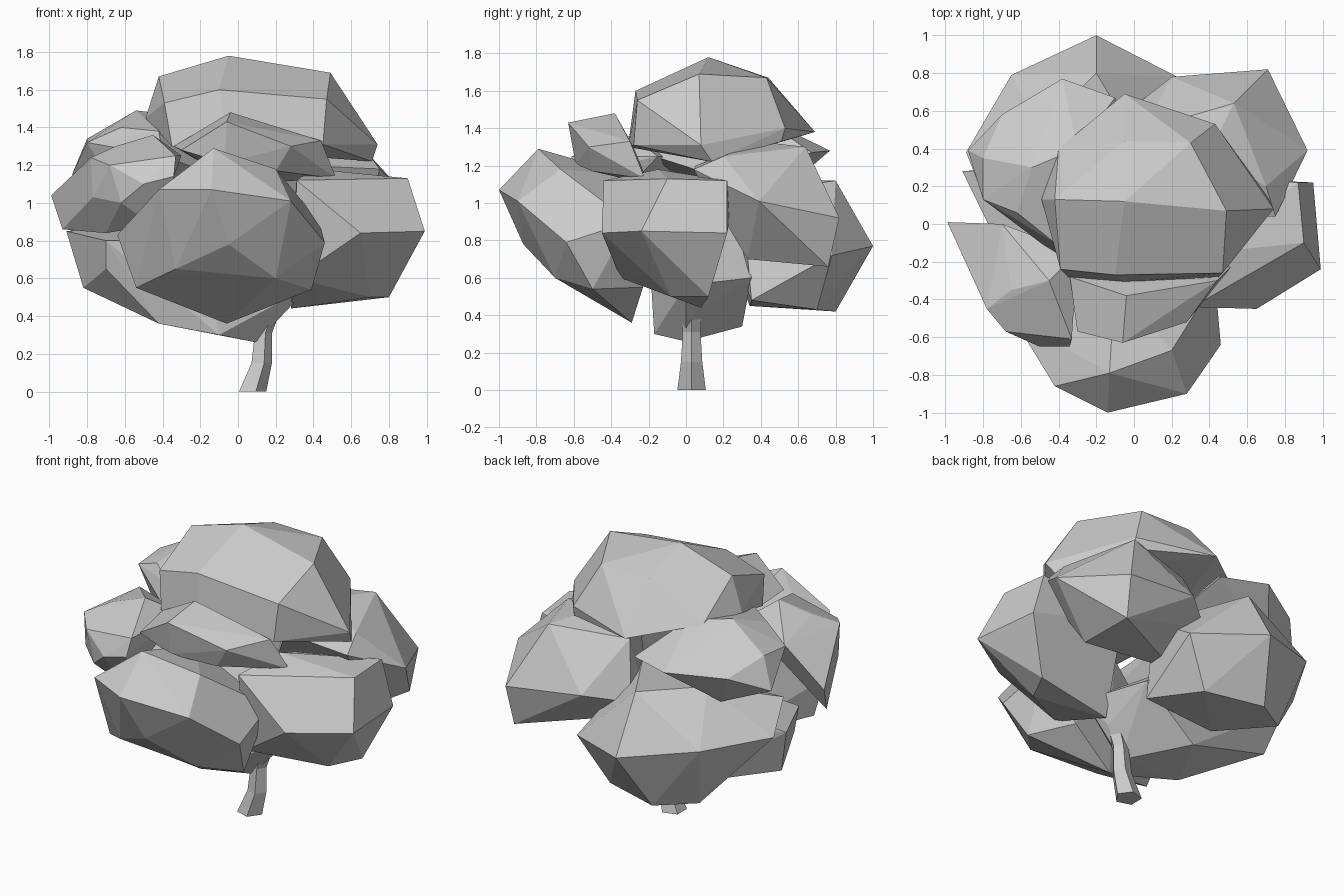
import bpy
import bmesh
import math
from mathutils import Vector

default_cube = bpy.data.objects.get("Cube")
if default_cube:
    bpy.data.objects.remove(default_cube, do_unlink=True)


def make_material(name, colour):
    material = bpy.data.materials.new(name)
    material.use_nodes = True
    material.diffuse_color = colour
    material.node_tree.nodes["Principled BSDF"].inputs["Base Color"].default_value = colour
    return material


plain_grey = make_material("plain grey", (.6, .6, .6, 1))


def finish(name, bm):
    """Turn a bmesh into a flat shaded object with outward normals."""
    bmesh.ops.recalc_face_normals(bm, faces=bm.faces)
    mesh = bpy.data.meshes.new(name)
    bm.to_mesh(mesh)
    bm.free()
    mesh.materials.append(plain_grey)
    tree_part = bpy.data.objects.new(name, mesh)
    bpy.context.collection.objects.link(tree_part)
    return tree_part


def foliage(name, crest, rim, keel):
    """Faceted leaf clump wrapped around its crest, widest rim and underside."""
    bm = bmesh.new()
    for corner in crest + rim + keel:
        bm.verts.new(corner)
    hull = bmesh.ops.convex_hull(bm, input=bm.verts)
    loose = {v for v in hull["geom_interior"] + hull["geom_unused"]
             if isinstance(v, bmesh.types.BMVert) and not v.link_faces}
    bmesh.ops.delete(bm, geom=list(loose), context="VERTS")
    # merge nearly coplanar triangles into larger facets
    bmesh.ops.dissolve_limit(bm, angle_limit=math.radians(4),
                             verts=bm.verts, edges=bm.edges)
    return finish(name, bm)


def bent_trunk(name, path, sides):
    """Tapered tube through (centre, radius) stations."""
    bm = bmesh.new()
    rings = []
    for centre, radius in path:
        ring = []
        for i in range(sides):
            angle = math.tau * i / sides
            offset = Vector((math.cos(angle), math.sin(angle), 0)) * radius
            ring.append(bm.verts.new(Vector(centre) + offset))
        rings.append(ring)
    for lower, upper in zip(rings, rings[1:]):
        for i in range(sides):
            j = (i + 1) % sides
            bm.faces.new((lower[i], lower[j], upper[j], upper[i]))
    bm.faces.new(rings[0])
    bm.faces.new(rings[-1])
    return finish(name, bm)


# Trunk with a kink near the ground
bent_trunk("trunk", [((.07, .03, 0), .08), ((.12, .03, .15), .06),
                     ((.13, .03, .31), .05), ((.22, .03, .6), .07)], sides=5)

# Large clump at the top
foliage("top_crown",
        crest=[(-.05, .12, 1.78), (.49, .07, 1.69), (.3, .43, 1.67),
               (-.05, .44, 1.67), (-.42, .13, 1.67)],
        rim=[(-.39, -.24, 1.53), (-.1, -.27, 1.6), (.47, -.26, 1.55), (.74, .08, 1.31),
             (-.49, .13, 1.45), (-.4, .4, 1.45), (-.05, .69, 1.38), (.43, .53, 1.4)],
        keel=[(-.35, -.28, 1.3), (-.05, -.31, 1.3), (.45, -.28, 1.31),
              (.71, .14, 1.22), (.44, .51, 1.33)])

# Wide clump hanging at the front
foliage("front_clump",
        crest=[(-.13, -.79, 1.29), (.2, -.67, 1.18), (-.1, -.3, 1.15)],
        rim=[(-.14, -1, 1.07), (-.42, -.86, 1.07), (.28, -.9, 1.01),
             (.46, -.64, .79), (.43, -.3, .9), (-.64, -.5, .83)],
        keel=[(-.05, -.87, .78), (-.33, -.73, .65), (.2, -.7, .6), (.39, -.5, .54),
              (.25, -.23, .55), (-.06, -.29, .36), (-.54, -.53, .55)])

# Small clump tucked between the crown and the front
foliage("upper_front_clump",
        crest=[(-.04, -.38, 1.48), (-.06, -.63, 1.43), (.44, -.3, 1.33)],
        rim=[(-.3, -.57, 1.28), (.28, -.52, 1.3), (.52, -.22, 1.13), (-.34, -.28, 1.3)],
        keel=[(-.07, -.59, 1.21), (.2, -.5, 1.17), (0, -.2, 1.1)])

# Clumps on the left side of the tree
foliage("left_clump",
        crest=[(.9, -.1, 1.13), (.87, .22, 1.12), (.4, -.15, 1.18), (.31, -.44, 1.12)],
        rim=[(.99, -.24, .85), (.95, .22, .84), (.65, -.45, .84), (.3, .25, 1)],
        keel=[(.7, -.08, .5), (.8, .12, .5), (.6, -.25, .62),
              (.3, -.35, .6), (.28, .08, .44)])
foliage("back_left_clump",
        crest=[(.53, .64, 1.3), (.4, .38, 1.33), (.7, .2, 1.25),
               (.3, .05, 1.2), (.05, .5, 1.28)],
        rim=[(.92, .39, 1.01), (.71, .82, .92), (.2, .78, .98), (.75, .04, 1.18)],
        keel=[(.69, .76, .66), (.65, .33, .7), (-.03, .6, .93), (0, .35, .75)])

# Clumps on the back and right side
foliage("back_clump",
        crest=[(-.2, .8, 1.12), (-.5, .5, 1.12), (.1, .3, 1.05)],
        rim=[(-.2, 1, .77), (-.65, .79, .85), (-.89, .38, .85),
             (.23, .78, .72), (-.8, .15, 1)],
        keel=[(-.32, .8, .42), (.05, .7, .43), (-.55, .65, .44),
              (.2, .35, .48), (-.3, .34, .45)])
foliage("upper_back_clump",
        crest=[(-.54, .3, 1.49), (-.3, .4, 1.46), (-.8, .35, 1.34),
               (-.62, .06, 1.4), (-.42, -.1, 1.38)],
        rim=[(-.38, .77, 1.28), (-.7, .58, 1.25), (-.88, .39, 1.15),
             (-.8, .13, 1.32), (-.4, -.17, 1.25), (-.1, .67, 1.27)],
        keel=[(-.6, .5, 1.05), (0, .3, 1.1), (-.6, .1, 1)])
foliage("right_clump",
        crest=[(-.45, -.3, 1.36), (-.65, -.35, 1.3), (-.78, -.45, 1.24),
               (-.68, -.57, 1.2), (-.33, -.61, 1.25)],
        rim=[(-.99, .01, 1.04), (-.77, -.45, 1.03), (-.62, -.58, 1), (-.5, -.65, 1.1),
             (-.34, -.65, 1.14), (-.3, -.15, 1.25), (-.7, 0, 1.25)],
        keel=[(-.93, -.1, .86), (-.7, -.35, .84), (-.45, -.5, .88)])

# Low clump resting on the trunk
foliage("lower_clump",
        crest=[(-.7, -.15, .8), (-.2, -.2, .8), (-.2, .3, .9)],
        rim=[(-.91, .28, .85), (-.7, -.1, .65), (.38, 0, .56), (.2, .35, .6)],
        keel=[(.1, 0, .26), (.24, .05, .42), (-.1, -.17, .3), (-.42, -.1, .36),
              (-.82, .2, .55), (-.2, .3, .34)])
